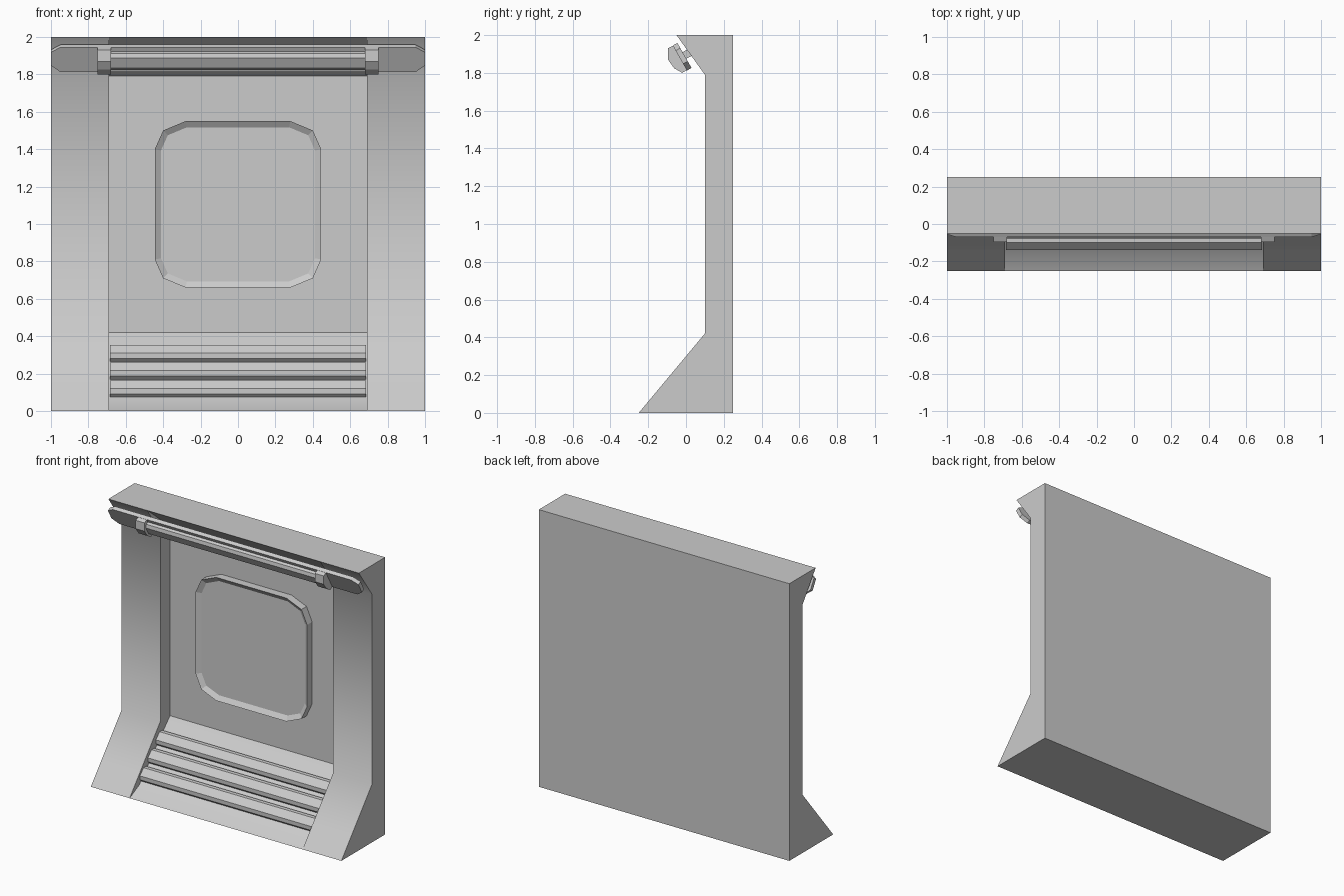
import bpy, bmesh, math
from mathutils import Vector

if "Cube" in bpy.data.objects:
    bpy.data.objects.remove(bpy.data.objects["Cube"])


def finish(bm, name):
    bmesh.ops.recalc_face_normals(bm, faces=bm.faces)
    me = bpy.data.meshes.new(name)
    bm.to_mesh(me)
    bm.free()
    ob = bpy.data.objects.new(name, me)
    bpy.context.collection.objects.link(ob)
    return ob


def extrude(name, pts, vec, inset=None):
    """Solid from a flat outline; the optional inset sinks the moved face."""
    bm = bmesh.new()
    face = bm.faces.new([bm.verts.new(p) for p in pts])
    res = bmesh.ops.extrude_face_region(bm, geom=[face], use_keep_orig=True)
    verts = [g for g in res["geom"] if isinstance(g, bmesh.types.BMVert)]
    bmesh.ops.translate(bm, verts=verts, vec=vec)
    bmesh.ops.recalc_face_normals(bm, faces=bm.faces)
    if inset:
        top = [g for g in res["geom"] if isinstance(g, bmesh.types.BMFace)]
        bmesh.ops.inset_individual(bm, faces=top, thickness=inset[0],
                                   depth=inset[1], use_even_offset=True)
    return finish(bm, name)


def prism(name, yz, x0, x1):
    return extrude(name, [Vector((x0, y, z)) for y, z in yz], Vector((x1 - x0, 0, 0)))


def bar(name, centre, t, n, half, height):
    """Bevelled bar across the panel, lying on a slope (t up-slope, n outward)."""
    section = [(-half, -.01), (-half, height * .55), (-half * .6, height),
               (half * .6, height), (half, height * .55), (half, -.01)]
    pts = [centre + t * a + n * b for a, b in section]
    return prism(name, [(p.y, p.z) for p in pts], -.685, .685)


# Wall: two side pillars with a recessed middle, lofted along x
outer = [(.25, 0), (-.25, 0), (-.14, .132), (.1, .42), (.1, 1.79), (-.05, 2), (.25, 2)]
inner = [(.25, 0), (-.25, 0), (-.14, .055), (.21, .42), (.21, 1.79), (-.05, 2), (.25, 2)]
stations = [(-1, outer), (-.69, outer), (-.69, inner), (.69, inner), (.69, outer), (1, outer)]
bm = bmesh.new()
rings = [[bm.verts.new((x, y, z)) for y, z in prof] for x, prof in stations]
for a, b in zip(rings, rings[1:]):
    for i in range(len(a)):
        j = (i + 1) % len(a)
        bm.faces.new((a[i], a[j], b[j], b[i]))
bm.faces.new(rings[0])
bm.faces.new(rings[-1])
bmesh.ops.remove_doubles(bm, verts=bm.verts, dist=1e-4)
wall = finish(bm, "wall_panel")
bpy.context.view_layer.objects.active = wall
wall.select_set(True)
bpy.ops.object.shade_smooth_by_angle(angle=math.radians(42))

# Raised centre plate with a sunken face
corner = [(.28, .445), (.40, .395), (.445, .295)]
outline = []
for sx, sz in ((1, 1), (1, -1), (-1, -1), (-1, 1)):
    pts = corner if sx * sz > 0 else corner[::-1]
    outline += [Vector((sx * x, .212, 1.105 + sz * z)) for x, z in pts]
extrude("centre_plate", outline, Vector((0, -.06, 0)), (.033, -.022))

# Three bars on the lower slope
t = Vector((0, .35, .365)).normalized()
n = Vector((0, -t.z, t.y))
for k in range(3):
    z = .111 + .095 * k
    bar(f"lower_bar_{k + 1}", Vector((0, -.14 + (z - .055) * .959, z)), t, n, .05, .045)

# Upper fixture: tilted backing plate with chamfered ends
t = Vector((0, -.075, .133)).normalized()
n = Vector((0, -t.z, t.y))
n = n if n.z < 0 else -n
c = Vector((0, -.0325, 1.8785))
ends = [(-1, -.035), (-.95, -.076), (.95, -.076), (1, -.035),
        (1, .045), (.95, .076), (-.95, .076), (-1, .045)]
extrude("fixture_plate", [c + t * b + Vector((x, 0, 0)) for x, b in ends], n * -.028)
bar("fixture_bar", c, t, n, .05, .036)

# Clamps at both ends of the fixture bar
clamp = [(-.055, 1.95), (-.095, 1.93), (-.095, 1.87), (-.063, 1.825), (-.02, 1.80), (.012, 1.82)]
for side, s in (("left", -1), ("right", 1)):
    prism(f"clamp_{side}", clamp, s * .68, s * .75)
    # Short mount joining the fixture to the pillar
    mount = [c + t * a + n * b for a, b in ((-.02, -.02), (.02, -.02), (.02, -.07), (-.02, -.07))]
    prism(f"mount_{side}", [(p.y, p.z) for p in mount], s * .69, s * .75)
